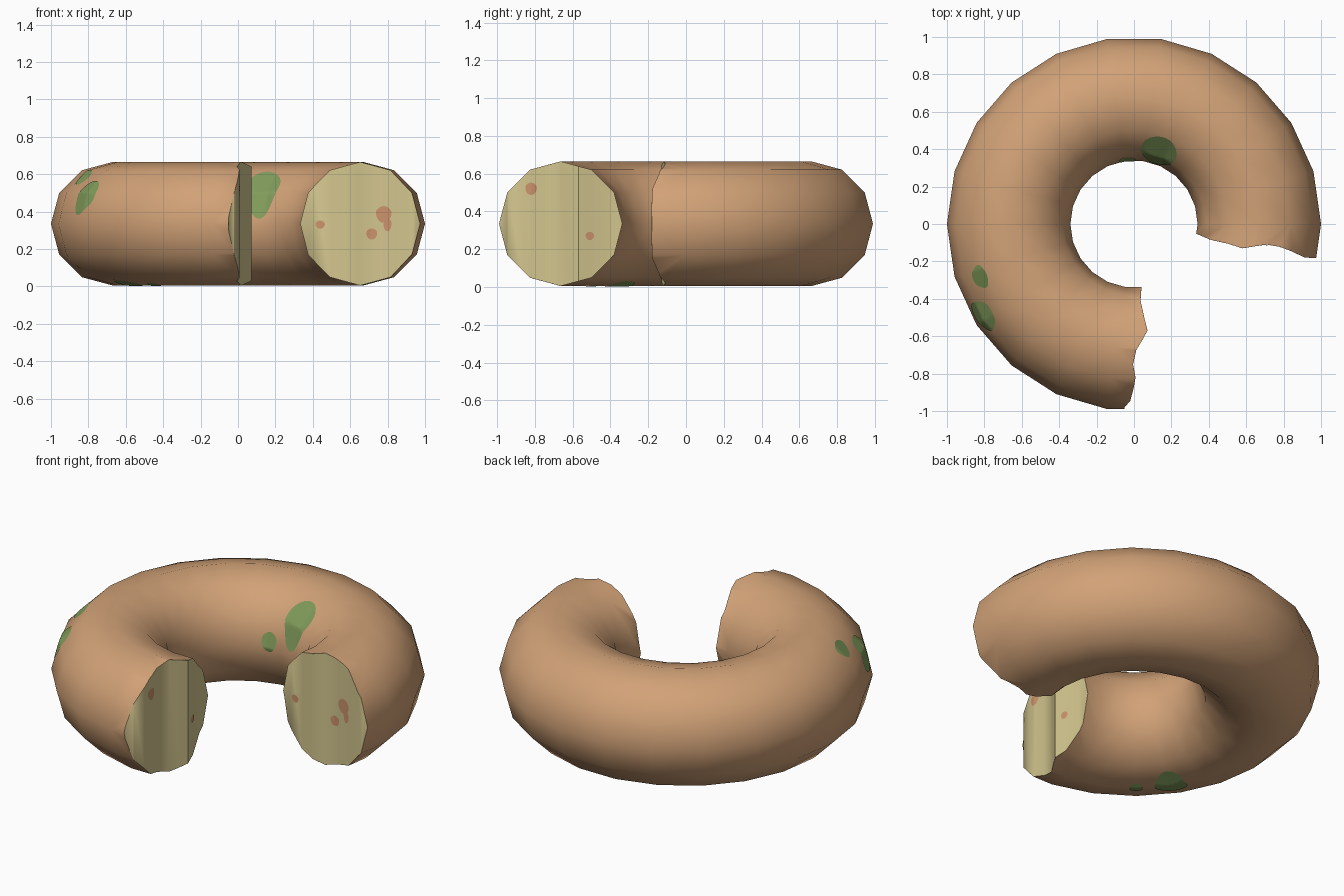
import bpy, bmesh, math
from mathutils import Vector
from mathutils.bvhtree import BVHTree

if "Cube" in bpy.data.objects:
    bpy.data.objects.remove(bpy.data.objects["Cube"])


def material(name, rgb):
    m = bpy.data.materials.new(name)
    m.diffuse_color = (*rgb, 1)
    m.use_nodes = True
    m.node_tree.nodes["Principled BSDF"].inputs["Base Color"].default_value = m.diffuse_color
    return m


SKIN = material("brown skin", (0.64, 0.36, 0.185))
FLESH = material("pale flesh", (0.65, 0.56, 0.27))
GREEN = material("green mould", (0.22, 0.33, 0.105))
RED = material("reddish fleck", (0.60, 0.29, 0.15))


def new_object(name, bm, mats):
    mesh = bpy.data.meshes.new(name)
    bmesh.ops.recalc_face_normals(bm, faces=bm.faces)
    bm.to_mesh(mesh)
    bm.free()
    ob = bpy.data.objects.new(name, mesh)
    bpy.context.collection.objects.link(ob)
    for m in mats:
        mesh.materials.append(m)
    return ob


def activate(ob):
    bpy.ops.object.select_all(action='DESELECT')
    ob.select_set(True)
    bpy.context.view_layer.objects.active = ob


# full ring: 22 x 12 torus
R, r, ZC = 0.67, 0.33, 0.335
bpy.ops.mesh.primitive_torus_add(major_segments=22, minor_segments=12,
                                 major_radius=R, minor_radius=r, location=(0, 0, ZC))
ring = bpy.context.object
ring.name = "bitten_ring"
ring.data.materials.append(SKIN)
ring.data.materials.append(FLESH)
bpy.ops.object.transform_apply(location=True)

# wedge with two ragged sides that removes the missing quarter
side_right = [(0.2, -0.03), (0.34, -0.055), (0.41, -0.085), (0.50, -0.105), (0.58, -0.13),
              (0.64, -0.12), (0.71, -0.11), (0.78, -0.122), (0.84, -0.145), (0.91, -0.178),
              (0.95, -0.182), (1.3, -0.17)]
side_left = [(-0.08, -1.3), (-0.05, -0.98), (-0.02, -0.945), (0.0, -0.87), (0.008, -0.82),
             (-0.005, -0.75), (0.012, -0.675), (0.045, -0.62), (0.072, -0.57),
             (0.055, -0.50), (0.035, -0.41), (0.04, -0.34), (0.045, -0.2)]
outline = side_right + [(1.3, -1.3)] + side_left
bm = bmesh.new()
base = bm.faces.new([bm.verts.new((x, y, -0.3)) for x, y in outline])
top = bmesh.ops.extrude_face_region(bm, geom=[base])
bmesh.ops.translate(bm, vec=(0, 0, 1.3),
                    verts=[g for g in top["geom"] if isinstance(g, bmesh.types.BMVert)])
for f in bm.faces:
    f.material_index = 1
cutter = new_object("bite_cutter", bm, [SKIN, FLESH])
cutter.hide_render = True

cut = ring.modifiers.new("bite", 'BOOLEAN')
cut.operation, cut.solver, cut.object = 'DIFFERENCE', 'EXACT', cutter
activate(ring)
bpy.ops.object.modifier_apply(modifier=cut.name)
bpy.data.objects.remove(cutter)

# small chamfer round both bitten ends
bev = ring.modifiers.new("rim", 'BEVEL')
bev.limit_method, bev.angle_limit = 'ANGLE', math.radians(55)
bev.width, bev.segments, bev.material = 0.012, 1, 1
bpy.ops.object.modifier_apply(modifier=bev.name)
bpy.ops.object.shade_smooth_by_angle(angle=math.radians(40))

bm = bmesh.new()
bm.from_mesh(ring.data)
bmesh.ops.triangulate(bm, faces=bm.faces)
tree = BVHTree.FromBMesh(bm)
bm.free()


def spot(name, centre, normal, w, h, mat, turn=0, taper=0, rings=9, sides=36):
    """Thin blob draped on the ring; w and h are half sizes, turn in degrees."""
    c, n = Vector(centre), Vector(normal).normalized()
    u = Vector((0, 0, 1)).cross(n) if abs(n.z) < 0.95 else Vector((1, 0, 0))
    u.normalize()
    v = n.cross(u)
    t = math.radians(turn)

    def drape(k, a):
        y = k * math.sin(a)
        x = k * math.cos(a) * w * (1 + taper * y) * (1 + 0.06 * math.sin(3 * a))
        y *= h
        p = c + u * (x * math.cos(t) - y * math.sin(t)) + v * (x * math.sin(t) + y * math.cos(t))
        hit, hn, _, _ = tree.ray_cast(p + n * 0.15, -n, 0.6)
        return (hit + hn * 0.003) if hit else p

    bm = bmesh.new()
    mid = bm.verts.new(drape(0, 0))
    loops = [[bm.verts.new(drape(i / rings, 2 * math.pi * j / sides)) for j in range(sides)]
             for i in range(1, rings + 1)]
    for j in range(sides):
        k = (j + 1) % sides
        bm.faces.new((mid, loops[0][j], loops[0][k]))
        for a, b in zip(loops, loops[1:]):
            bm.faces.new((a[j], b[j], b[k], a[k]))
    bm.normal_update()
    if sum((f.normal.dot(n) for f in bm.faces)) < 0:
        bmesh.ops.reverse_faces(bm, faces=bm.faces)
    mesh = bpy.data.meshes.new(name)
    bm.to_mesh(mesh)
    bm.free()
    mesh.materials.append(mat)
    ob = bpy.data.objects.new(name, mesh)
    bpy.context.collection.objects.link(ob)
    activate(ob)
    bpy.ops.object.shade_smooth_by_angle(angle=math.radians(50))


def on_ring(theta, phi):
    """Point and outward normal of the ring, angles in degrees."""
    t, p = math.radians(theta), math.radians(phi)
    n = Vector((math.cos(p) * math.cos(t), math.cos(p) * math.sin(t), math.sin(p)))
    return Vector((R * math.cos(t), R * math.sin(t), ZC)) + n * r, n


# green mould: outer left, inner back and underside
for name, theta, phi, w, h, turn, taper in [
        ("mould_outer_large", 211, 27, 0.085, 0.105, -25, 0.1),
        ("mould_outer_small", 199, 51, 0.062, 0.055, 0, 0.1),
        ("mould_inner_large", 71, 149, 0.09, 0.145, 0, 0.25),
        ("mould_inner_small", 96, 174, 0.045, 0.055, 0, 0),
        ("mould_under_large", 213, -90, 0.085, 0.105, 45, 0.1),
        ("mould_under_small", 229, -88, 0.035, 0.045, 30, 0)]:
    spot(name, *on_ring(theta, phi), w, h, GREEN, turn, taper)

# reddish flecks on the bitten faces
for i, (x, z, w, h) in enumerate([(0.78, 0.385, 0.042, 0.045), (0.80, 0.33, 0.022, 0.035),
                                  (0.715, 0.28, 0.03, 0.03), (0.44, 0.33, 0.025, 0.022)]):
    spot(f"fleck_right_{i}", (x, -0.13, z), (0, -1, 0), w, h, RED, rings=4, sides=16)
for i, (y, z, w, h) in enumerate([(-0.82, 0.52, 0.03, 0.033), (-0.51, 0.27, 0.022, 0.022)]):
    spot(f"fleck_left_{i}", (0.03, y, z), (1, 0, 0), w, h, RED, rings=4, sides=16)
